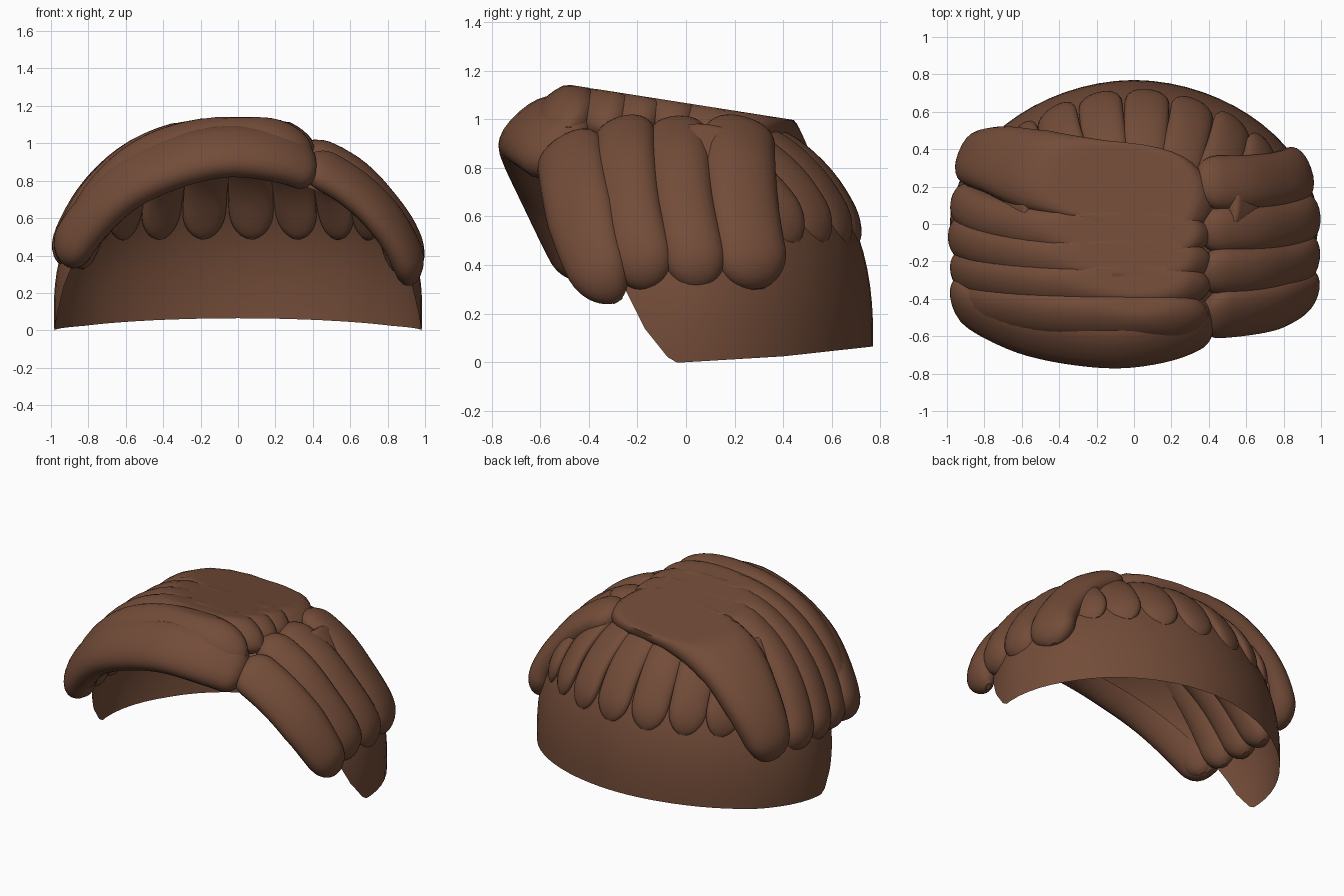
import bpy, bmesh, math
from mathutils import Vector

if "Cube" in bpy.data.objects:
    bpy.data.objects.remove(bpy.data.objects["Cube"])

brown = bpy.data.materials.new("chestnut brown")
brown.diffuse_color = (0.17, 0.072, 0.04, 1)
brown.use_nodes = True
brown.node_tree.nodes["Principled BSDF"].inputs["Base Color"].default_value = brown.diffuse_color
H, N = 1.9, 2.3               # roundness of the cap in plan and in profile
CAP = Vector((0.985, 0.77, 0.90))
CAP_Z = 0.10


def finish(name, bm, angle=50):
    bmesh.ops.recalc_face_normals(bm, faces=bm.faces)
    me = bpy.data.meshes.new(name)
    bm.to_mesh(me)
    bm.free()
    me.materials.append(brown)
    ob = bpy.data.objects.new(name, me)
    bpy.context.collection.objects.link(ob)
    bpy.ops.object.select_all(action='DESELECT')
    ob.select_set(True)
    bpy.context.view_layer.objects.active = ob
    bpy.ops.object.shade_smooth_by_angle(angle=math.radians(angle))
    return ob


def spline(pts, t):
    """Catmull-Rom point at t in 0..1"""
    n = len(pts) - 1
    i = min(int(t * n), n - 1)
    u = t * n - i
    b, c = pts[i], pts[i + 1]
    a = pts[i - 1] if i > 0 else b * 2 - c
    d = pts[i + 2] if i + 2 <= n else c * 2 - b
    return 0.5 * (2 * b + (c - a) * u + (2 * a - 5 * b + 4 * c - d) * u * u
                  + (3 * b - a - 3 * c + d) * u ** 3)


def lock(name, pts, widths, thick, tip=0.16, root=0.08, power=0.92, steps=40, sides=24):
    """Flattened rounded strand swept along pts, first point is the tip"""
    pts = [Vector(p) for p in pts]
    bm = bmesh.new()
    rings = []
    for k in range(steps + 1):
        t = 0.5 - 0.5 * math.cos(math.pi * k / steps)
        width = widths[0] + (widths[1] - widths[0]) * min(1, t * 2)
        p = spline(pts, t)
        along = (spline(pts, min(1, t + 0.01)) - spline(pts, max(0, t - 0.01))).normalized()
        out = p - Vector((0, 0, 0.25))
        out = (out - along * out.dot(along)).normalized()
        side = along.cross(out)
        e = max(0.02, min(1, t / tip, (1 - t) / root))
        f = math.sqrt(1 - (1 - e) ** 2)
        ring = []
        for j in range(sides):
            a = math.tau * j / sides
            c, s = math.cos(a), math.sin(a)
            q = (p + side * math.copysign(abs(c) ** power, c) * width * f
                 + out * math.copysign(abs(s) ** power, s) * thick * f)
            q.z = min(q.z, 1.066 - 0.157 * q.y)     # sloping flat crown
            ring.append(bm.verts.new(q))
        rings.append(ring)
    for r, s in zip(rings, rings[1:]):
        for j in range(sides):
            m = (j + 1) % sides
            bm.faces.new((r[j], r[m], s[m], s[j]))
    bm.faces.new(rings[0])
    bm.faces.new(rings[-1])
    return finish(name, bm)


def draped(stations, y_tip, y_top, drop=0.0):
    """Arch stations (x, z) swept sideways from y_tip to y_top"""
    pts = []
    tuck = 0.3 if y_tip < 0 else 0.6
    for i, (x, z) in enumerate(stations):
        t = i / (len(stations) - 1)
        y = y_tip + (y_top - y_tip) * math.sin(min(1, t * 1.25) * math.pi / 2)
        pts.append(Vector((x * (1 - tuck * y_tip ** 2), y, z - drop * min(1, t * 2))))
    return pts


# Cap shell: open rounded dome, trimmed along the face and the nape
bm = bmesh.new()
bmesh.ops.create_uvsphere(bm, u_segments=64, v_segments=40, radius=1)
for v in bm.verts:
    plan = (abs(v.co.x) ** H + abs(v.co.y) ** H) ** (1 / H)
    k = (plan ** N + abs(v.co.z) ** N) ** (-1 / N)
    v.co = Vector((v.co.x * CAP.x, v.co.y * CAP.y, v.co.z * CAP.z)) * k
    v.co.z += CAP_Z
for co, no in (((0, -0.10, 0), (0, -1, -0.5)), ((0, -0.075, 0.02), (0, -1, -0.8)),
               ((0, -0.04, 0), (0, -1, -1.7)), ((0, 0, 0), (0, 0.06, -1)),
               ((0, 0.4, 0.024), (0, 0.11, -1))):
    bmesh.ops.bisect_plane(bm, geom=bm.verts[:] + bm.edges[:] + bm.faces[:], dist=1e-5,
                           plane_co=co, plane_no=no, clear_outer=True)
finish("cap_shell", bm)

# Left strands sweep up from the left side and over the crown to the parting
LEFT = [(-0.91, 0.34), (-0.89, 0.50), (-0.75, 0.74), (-0.53, 0.93),
        (-0.24, 1.03), (0.12, 1.05), (0.41, 0.96)]
left = [(-0.38, -0.49, 0.13, 0.09, 0.01), (-0.22, -0.33, 0.12, 0.095, 0),
        (-0.025, -0.20, 0.12, 0.095, 0), (0.16, -0.06, 0.12, 0.095, 0)]
for i, (a, b, w, th, d) in enumerate(left):
    lock(f"left_strand_{i + 1}", draped(LEFT, a, b, d), (w, w), th, root=0.12)

# Wide rear strand that curls round the back of the crown
rear = [(-0.84, 0.34, 0.33), (-0.84, 0.35, 0.50), (-0.72, 0.34, 0.71), (-0.51, 0.285, 0.90),
        (-0.22, 0.235, 1.0), (0.10, 0.19, 1.02), (0.41, 0.06, 0.95)]
lock("rear_crown_strand", rear, (0.12, 0.225), 0.10, root=0.15, power=0.85)

# Broad fringe band across the forehead
fringe = [(-0.90, -0.35, 0.35), (-0.86, -0.43, 0.50), (-0.64, -0.54, 0.74),
          (-0.38, -0.60, 0.88), (-0.08, -0.625, 0.955), (0.20, -0.58, 0.93),
          (0.41, -0.48, 0.86)]
lock("fringe_band", fringe, (0.15, 0.17), 0.098, power=0.9)

# Right strands fall from the parting down the right side
RIGHT = [(0.93, 0.30), (0.90, 0.48), (0.785, 0.66), (0.61, 0.84), (0.35, 0.98)]
right = [(-0.145, -0.25, 0.13, 0.085, 0), (0.07, -0.03, 0.13, 0.085, 0),
         (0.295, 0.22, 0.15, 0.085, 0)]
for i, (a, b, w, th, d) in enumerate(right):
    lock(f"right_strand_{i + 2}", draped(RIGHT, a, b, d), (w, w), th, tip=0.2, root=0.12)
front = [(0.92, -0.28, 0.25), (0.90, -0.37, 0.40), (0.78, -0.43, 0.60),
         (0.60, -0.465, 0.77), (0.36, -0.485, 0.91)]
lock("right_strand_1", front, (0.11, 0.15), 0.08, tip=0.25, root=0.12)

# Short back locks tucked under the crown
for i, x in enumerate((-0.72, -0.60, -0.41, -0.18, 0.07, 0.31, 0.52, 0.68)):
    pts = []
    for z, k in ((0.49, 1.0), (0.62, 1.0), (0.76, 0.95), (0.88, 0.85), (0.96, 0.75)):
        px = x * k
        r = max(0, 1 - ((z - CAP_Z) / CAP.z) ** N) ** (H / N) - (abs(px) / CAP.x) ** H
        pts.append(Vector((px, CAP.y * max(r, 0.03) ** (1 / H) - 0.01, z)))
    lock(f"back_lock_{i + 1}", pts, (0.12, 0.12), 0.048, tip=0.3, steps=24, sides=20)
